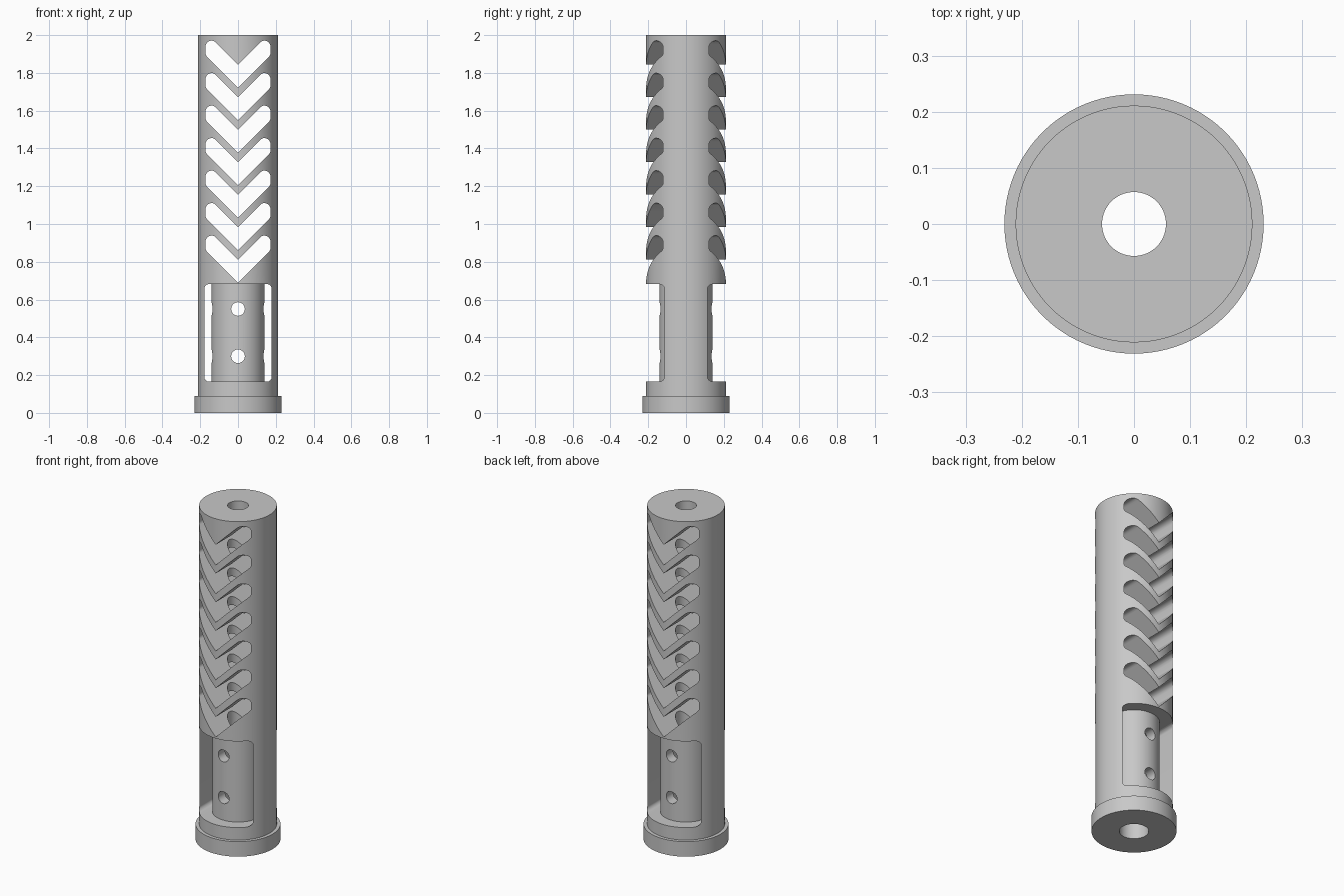
import bpy
import bmesh
import math
from mathutils import Vector, Matrix

if "Cube" in bpy.data.objects:
    bpy.data.objects.remove(bpy.data.objects["Cube"])

BODY_R, TUBE_R, HALF_SLOT, HALF_WINDOW = 0.211, 0.14, 0.172, 0.178
WINDOW_LOW, WINDOW_TOP = 0.165, 0.682

steel = bpy.data.materials.new("steel grey")
steel.use_nodes = True
grey = (0.58, 0.58, 0.58, 1)
steel.diffuse_color = grey
steel.node_tree.nodes["Principled BSDF"].inputs["Base Color"].default_value = grey


def to_object(name, bm):
    bmesh.ops.recalc_face_normals(bm, faces=bm.faces)
    mesh = bpy.data.meshes.new(name)
    bm.to_mesh(mesh)
    bm.free()
    mesh.materials.append(steel)
    obj = bpy.data.objects.new(name, mesh)
    bpy.context.collection.objects.link(obj)
    return obj


def lathe(name, profile, steps=96):
    """Solid of revolution from (radius, z) points that start and end on the axis."""
    bm = bmesh.new()
    verts = [bm.verts.new((r, 0, z)) for r, z in profile]
    edges = [bm.edges.new(pair) for pair in zip(verts, verts[1:])]
    bmesh.ops.spin(bm, geom=verts + edges, axis=(0, 0, 1), cent=(0, 0, 0),
                   angle=math.tau, steps=steps, use_duplicate=False)
    bmesh.ops.remove_doubles(bm, verts=bm.verts, dist=1e-5)
    bmesh.ops.dissolve_limit(bm, angle_limit=0.001, verts=bm.verts, edges=bm.edges)
    return to_object(name, bm)


def cross_hole(name, z, axis, length):
    """Cylinder lying along x or y."""
    bm = bmesh.new()
    turn = Matrix.Rotation(math.pi / 2, 4, axis)
    bmesh.ops.create_cone(bm, cap_ends=True, segments=40, radius1=0.036, radius2=0.036,
                          depth=length, matrix=Matrix.Translation((0, 0, z)) @ turn)
    return to_object(name, bm)


def rounded(corners, steps=8):
    """Outline with arcs in place of corners, each corner given as (x, z, radius)."""
    points = []
    for i, (x, z, radius) in enumerate(corners):
        here = Vector((x, z))
        if not radius:
            points.append(here)
            continue
        a = (Vector(corners[i - 1][:2]) - here).normalized()
        b = (Vector(corners[(i + 1) % len(corners)][:2]) - here).normalized()
        half = a.angle(b) / 2
        centre = here + (a + b).normalized() * radius / math.sin(half)
        start = (here + a * radius / math.tan(half) - centre).normalized()
        end = (here + b * radius / math.tan(half) - centre).normalized()
        points += [centre + radius * start.slerp(end, k / steps) for k in range(steps + 1)]
    return points


def through_cutter(name, corners):
    """Closed prism with the given front outline, long enough to pass through the body."""
    bm = bmesh.new()
    outline = rounded(corners)
    front, back = [[bm.verts.new((p.x, y, p.y)) for p in outline] for y in (-0.3, 0.3)]
    bm.faces.new(front)
    bm.faces.new(back[::-1])
    for i in range(len(outline)):
        bm.faces.new((front[i], front[i - 1], back[i - 1], back[i]))
    return to_object(name, bm)


def cut(target, cutter):
    mod = target.modifiers.new("cut", "BOOLEAN")
    mod.operation, mod.solver, mod.object = "DIFFERENCE", "EXACT", cutter
    bpy.context.view_layer.objects.active = target
    bpy.ops.object.modifier_apply(modifier=mod.name)
    bpy.data.objects.remove(cutter)


# Flanged cylindrical body
body = lathe("slotted_barrel_sleeve", [(0, 0), (0.231, 0), (0.231, 0.09),
                                       (BODY_R, 0.09), (BODY_R, 2), (0, 2)])

# Lower window that leaves an inner tube standing
w = HALF_WINDOW
window = through_cutter("window_cutter", [(-w, WINDOW_LOW, 0.025), (w, WINDOW_LOW, 0.025),
                                          (w, WINDOW_TOP, 0.025), (-w, WINDOW_TOP, 0.025)])
cut(window, lathe("tube_core", [(0, 0.1), (TUBE_R, 0.1), (TUBE_R, 0.75), (0, 0.75)]))
cut(body, window)

# Stepped bore along the axis
cut(body, lathe("bore_cutter", [(0, -0.1), (0.08, -0.1), (0.08, 0.62),
                                (0.057, 0.62), (0.057, 2.1), (0, 2.1)], 64))

# Seven chevron slots
s, height = HALF_SLOT, 0.122
for i in range(7):
    z = 0.69 + 0.172 * i
    cut(body, through_cutter("slot_cutter", [
        (0, z, 0), (s, z + s, 0.025), (s, z + s + height, 0.032),
        (0, z + height, 0), (-s, z + s + height, 0.032), (-s, z + s, 0.025)]))

# Screw holes in the inner tube
for z in (0.3, 0.55):
    cut(body, cross_hole("hole_cutter", z, "X", 0.6))
    cut(body, cross_hole("hole_cutter", z, "Y", 0.32))

# Smooth round walls, crisp edges
bpy.ops.object.select_all(action="DESELECT")
body.select_set(True)
bpy.context.view_layer.objects.active = body
bpy.ops.object.shade_smooth_by_angle(angle=math.radians(30))
